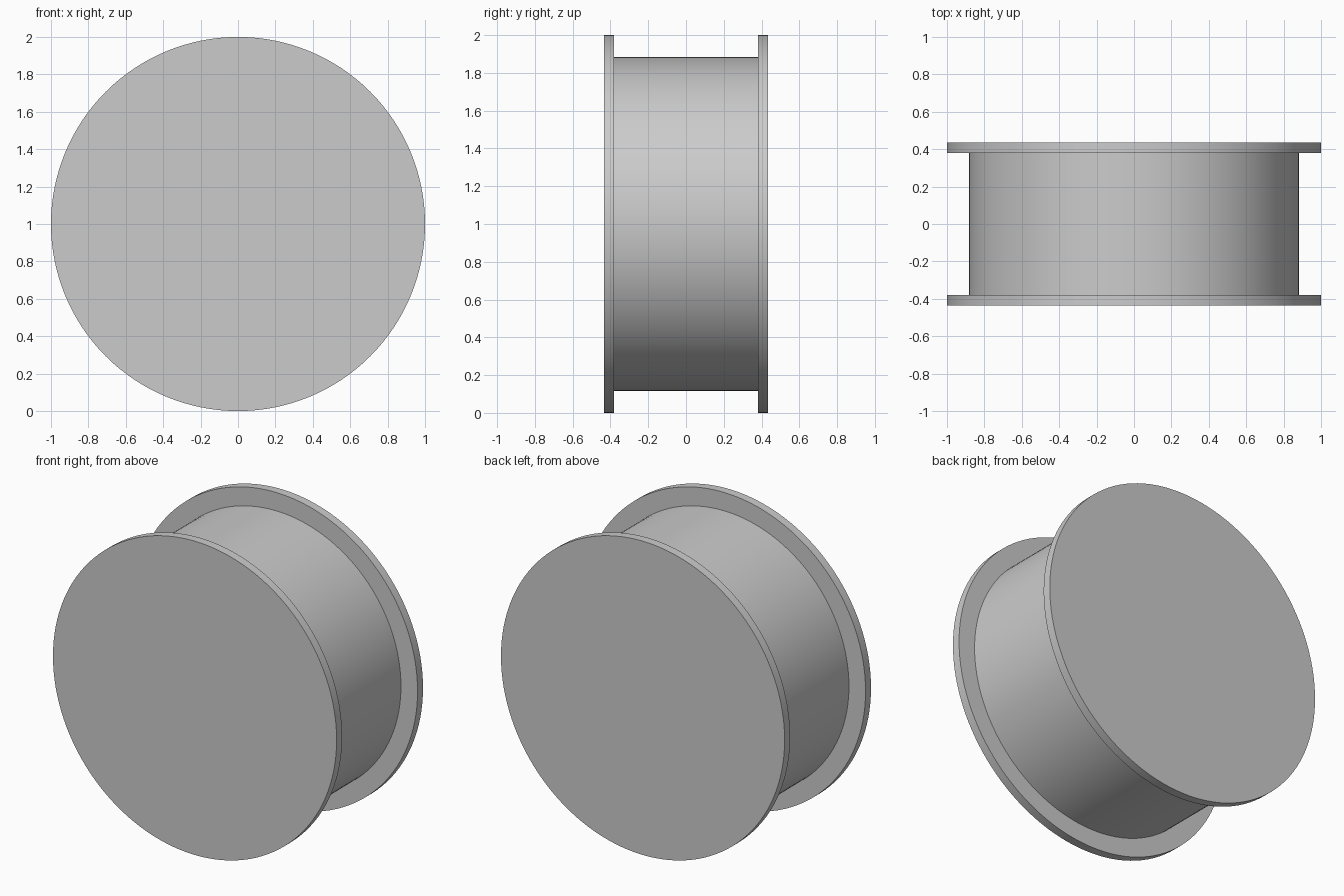
import bpy, bmesh, math

cube = bpy.data.objects.get("Cube")
if cube:
    bpy.data.objects.remove(cube, do_unlink=True)

RIM_RADIUS = 1.0
DRUM_RADIUS = 0.883
HALF_WIDTH = 0.435
RIM_INNER = 0.38
SEGMENTS = 128

grey = bpy.data.materials.new("light grey")
grey.use_nodes = True
colour = (0.6, 0.6, 0.6, 1)
grey.diffuse_color = colour
grey.node_tree.nodes["Principled BSDF"].inputs["Base Color"].default_value = colour

# Spool: two rims and a drum, turned from one profile around the y axis
profile = [(RIM_RADIUS, -HALF_WIDTH), (RIM_RADIUS, -RIM_INNER),
           (DRUM_RADIUS, -RIM_INNER), (DRUM_RADIUS, RIM_INNER),
           (RIM_RADIUS, RIM_INNER), (RIM_RADIUS, HALF_WIDTH)]
bm = bmesh.new()
points = [bm.verts.new((r, y, 0)) for r, y in profile]
edges = [bm.edges.new(pair) for pair in zip(points, points[1:])]
bmesh.ops.spin(bm, geom=points + edges, cent=(0, 0, 0), axis=(0, 1, 0),
               angle=math.tau, steps=SEGMENTS)
bmesh.ops.remove_doubles(bm, verts=bm.verts, dist=0.0005)

# Flat end discs close both open rims
bmesh.ops.holes_fill(bm, edges=[e for e in bm.edges if e.is_boundary], sides=0)
bmesh.ops.recalc_face_normals(bm, faces=bm.faces)
mesh = bpy.data.meshes.new("spool")
bm.to_mesh(mesh)
bm.free()
mesh.materials.append(grey)

spool = bpy.data.objects.new("spool", mesh)
spool.location.z = RIM_RADIUS
bpy.context.collection.objects.link(spool)
bpy.ops.object.select_all(action='DESELECT')
spool.select_set(True)
bpy.context.view_layer.objects.active = spool
bpy.ops.object.shade_smooth_by_angle(angle=math.radians(30))
